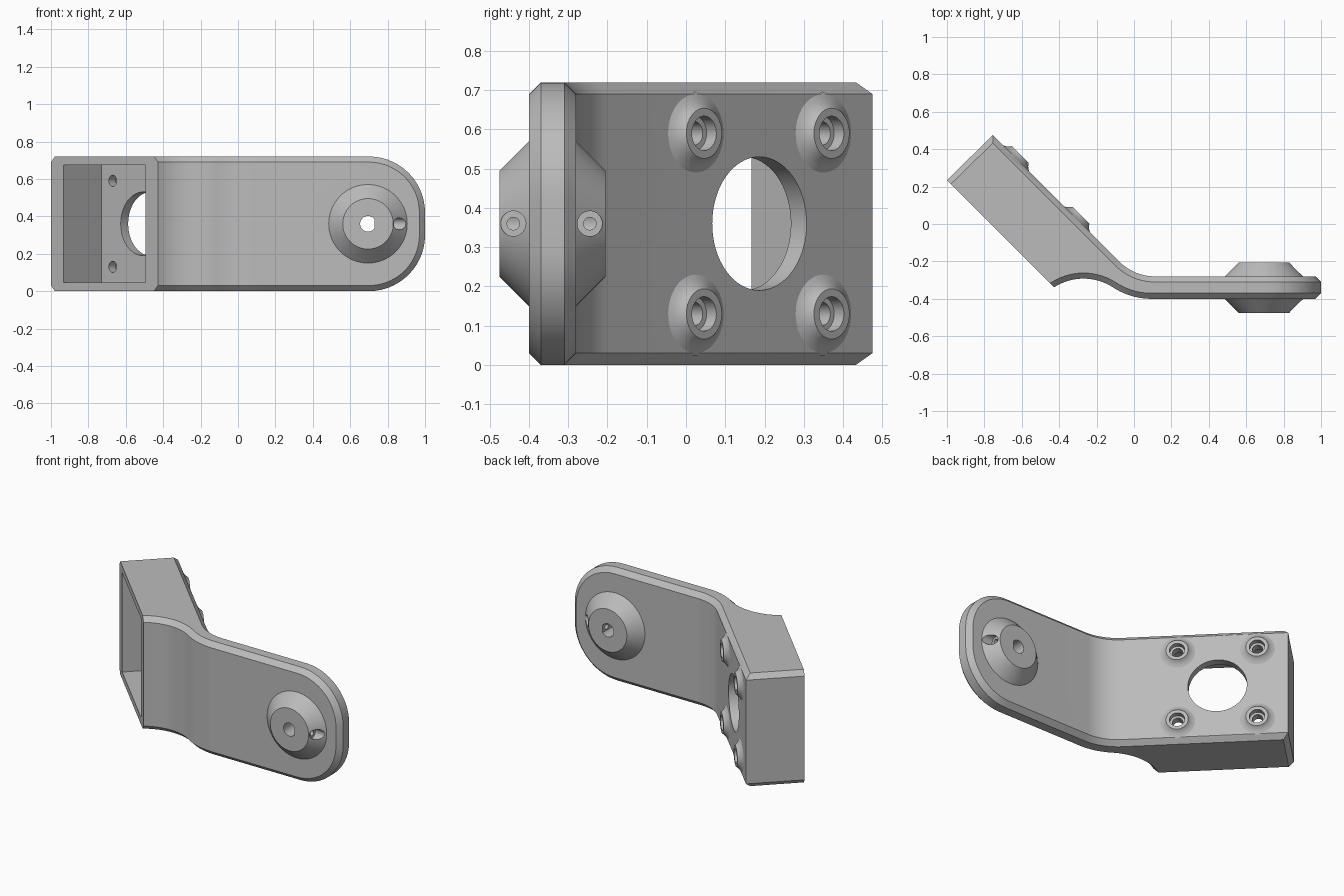
import bpy, bmesh
from math import cos, sin, pi, radians
from mathutils import Vector

if "Cube" in bpy.data.objects:
    bpy.data.objects.remove(bpy.data.objects["Cube"], do_unlink=True)

HEIGHT, MID = 0.72, 0.36
grey = bpy.data.materials.new("plain_grey")
grey.use_nodes = True
grey.diffuse_color = (0.5, 0.5, 0.5, 1)
grey.node_tree.nodes["Principled BSDF"].inputs["Base Color"].default_value = (0.5, 0.5, 0.5, 1)


def finish(name, bm):
    bmesh.ops.recalc_face_normals(bm, faces=bm.faces[:])
    mesh = bpy.data.meshes.new(name)
    bm.to_mesh(mesh)
    bm.free()
    mesh.materials.append(grey)
    obj = bpy.data.objects.new(name, mesh)
    bpy.context.collection.objects.link(obj)
    return obj


def prism(points, z0, z1):
    """Extrude a plan outline from z0 to z1."""
    bm = bmesh.new()
    face = bm.faces.new([bm.verts.new((x, y, z0)) for x, y in points])
    made = bmesh.ops.extrude_face_region(bm, geom=[face])["geom"]
    top = [v for v in made if isinstance(v, bmesh.types.BMVert)]
    bmesh.ops.translate(bm, verts=top, vec=(0, 0, z1 - z0))
    bmesh.ops.recalc_face_normals(bm, faces=bm.faces[:])
    return bm


def lathe(name, profile, origin, axis, seg=48):
    """Closed solid from (radius, distance) pairs turned around an axis."""
    bm = bmesh.new()
    turn = Vector(axis).to_track_quat('Z', 'Y')
    rings = []
    for r, d in profile:
        rings.append([bm.verts.new(Vector(origin) + turn @ Vector(
            (r * cos(2 * pi * i / seg), r * sin(2 * pi * i / seg), d))) for i in range(seg)])
    for a, b in zip(rings, rings[1:]):
        for i in range(seg):
            j = (i + 1) % seg
            bm.faces.new((a[i], a[j], b[j], b[i]))
    bm.faces.new(rings[0])
    bm.faces.new(rings[-1])
    return finish(name, bm)


def arc(cx, cy, r, start, end, steps=14):
    angles = [radians(start + (end - start) * i / steps) for i in range(steps + 1)]
    return [(cx + r * cos(a), cy + r * sin(a)) for a in angles]


def combine(target, tool, operation):
    tool.hide_render = True
    mod = target.modifiers.new("join", 'BOOLEAN')
    mod.object, mod.operation, mod.solver = tool, operation, 'EXACT'
    bpy.context.view_layer.objects.active = target
    bpy.ops.object.modifier_apply(modifier=mod.name)
    bpy.data.objects.remove(tool, do_unlink=True)


# Bent body: flat arm, bend and angled box
outline = [(1, -0.28)]
outline += arc(0.112, -0.01, 0.27, 270, 225)
outline += [(-0.755, 0.475), (-1, 0.235)]
outline += arc(-0.27, -0.582, 0.29, 123, 57)
outline += arc(0.094, -0.021, 0.379, 237, 270)[1:]
outline += [(1, -0.4)]
bm = prism(outline, 0, HEIGHT)

# Rounded arm tip
tip = [e for e in bm.edges if all(v.co.x > 0.99 for v in e.verts)
       and abs(e.verts[0].co.z - e.verts[1].co.z) < 0.01]
bmesh.ops.bevel(bm, geom=tip, offset=0.3, offset_type='OFFSET', segments=14,
                profile=0.5, affect='EDGES', clamp_overlap=False)
bm.normal_update()


# Chamfered rim everywhere except around the box opening
def is_rim(f):
    return abs(f.normal.y) < 0.001


def is_wall(f):
    opening = f.normal.dot(Vector((-0.707, -0.707, 0))) > 0.98
    return not is_rim(f) and not opening


rim = [e for e in bm.edges if len(e.link_faces) == 2
       and any(is_rim(f) for f in e.link_faces)
       and any(is_wall(f) for f in e.link_faces)]
bmesh.ops.bevel(bm, geom=rim, offset=0.03, offset_type='OFFSET', segments=1,
                profile=0.5, affect='EDGES', clamp_overlap=False)
body = finish("bent_bracket", bm)

# Conical hub on both faces of the arm
HUB_X = 0.695
hub = lathe("hub", [(0.135, -0.475), (0.22, -0.39), (0.22, -0.29), (0.135, -0.205)],
            (HUB_X, 0, MID), (0, 1, 0), 64)
combine(body, hub, 'UNION')

# Flared screw bosses on the back of the box
OUT = (1, 1, 0)
screws = [(-0.28 - y, y, z) for y in (0.025, 0.35) for z in (0.13, 0.59)]
for spot in screws:
    boss = lathe("screw_boss", [(0.106, -0.003), (0.088, 0.006), (0.077, 0.014),
                                (0.069, 0.023), (0.064, 0.03)], spot, OUT)
    combine(body, boss, 'UNION')

# Box pocket
pocket = finish("pocket_cutter", prism(
    [(-1.03, 0.07), (-0.73, 0.37), (-0.29, -0.07), (-0.59, -0.37)], 0.045, 0.675))
combine(body, pocket, 'DIFFERENCE')

# Large round window in the box wall
window = lathe("window_cutter", [(0.17, -0.2), (0.17, 0.1)], (-0.467, 0.187, MID), OUT, 64)
combine(body, window, 'DIFFERENCE')

# Stepped screw holes
for spot in screws:
    hole = lathe("screw_cutter", [(0.03, -0.15), (0.03, -0.005), (0.044, -0.005),
                                  (0.044, 0.1)], spot, OUT, 32)
    combine(body, hole, 'DIFFERENCE')

# Shaft bore with flats
bore = lathe("bore_cutter", [(0.042, -0.6), (0.042, 0)], (HUB_X, 0, MID), (0, 1, 0), 32)
for v in bore.data.vertices:
    v.co.x = min(v.co.x, 0.73)
combine(body, bore, 'DIFFERENCE')

# Stepped set screw holes in both hub cones
for y in (-0.44, -0.245):
    hole = lathe("set_screw_cutter", [(0.016, 0), (0.016, 0.135), (0.032, 0.135), (0.032, 0.5)],
                 (HUB_X, y, MID), (1, 0, 0), 32)
    combine(body, hole, 'DIFFERENCE')

bpy.ops.object.select_all(action='DESELECT')
body.select_set(True)
bpy.context.view_layer.objects.active = body
bpy.ops.object.shade_smooth_by_angle(angle=radians(25))
